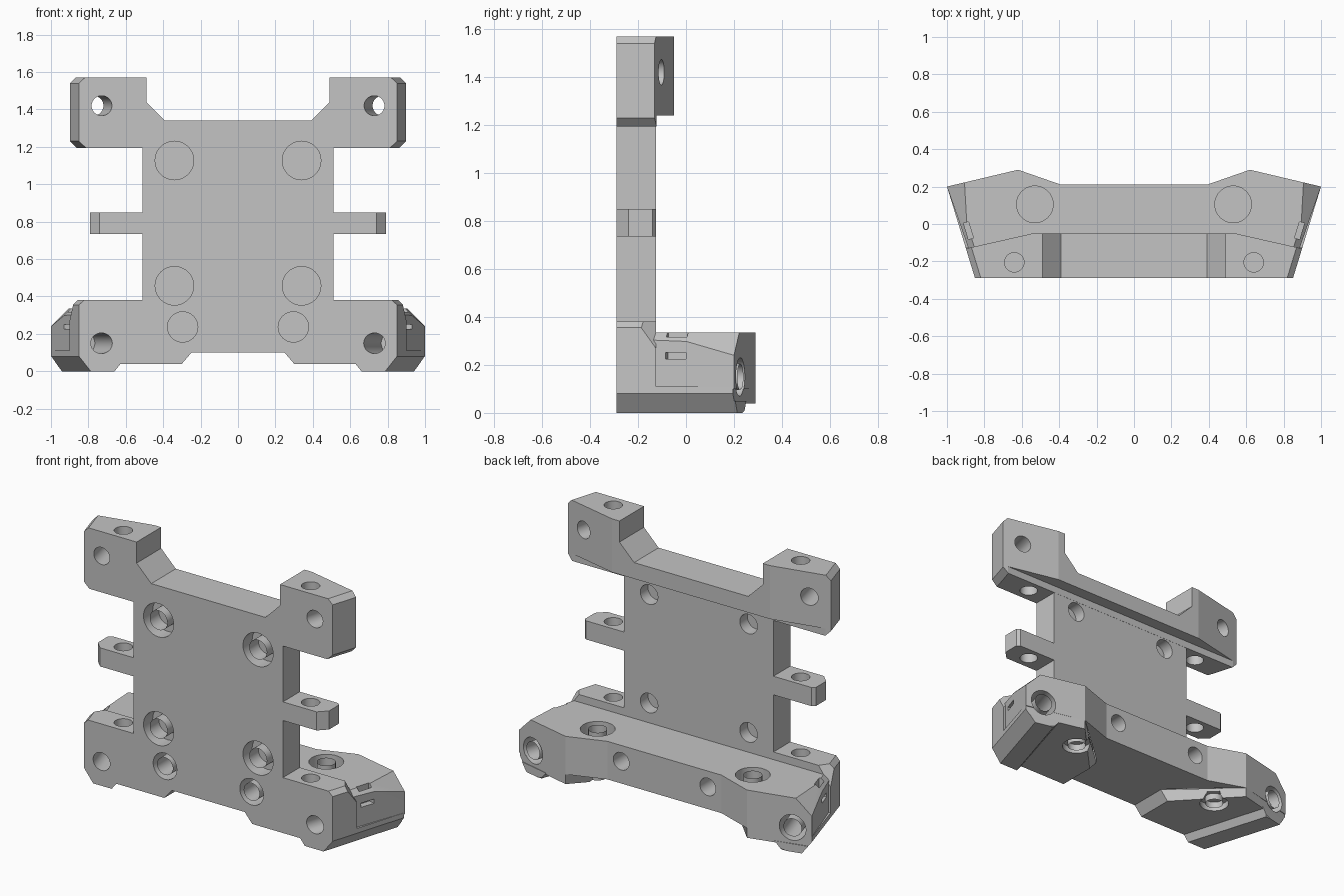
import bpy, bmesh, math
from mathutils import Vector, Matrix
from mathutils.geometry import normal

if "Cube" in bpy.data.objects:
    bpy.data.objects.remove(bpy.data.objects["Cube"], do_unlink=True)

FRONT, BACK = -0.29, -0.125
SLOPE = 0.306
SIDE = Vector((1, -SLOPE, 0)).normalized()

grey = bpy.data.materials.new("grey plastic")
grey.use_nodes = True
grey.diffuse_color = (0.55, 0.55, 0.55, 1)
grey.node_tree.nodes["Principled BSDF"].inputs["Base Color"].default_value = (0.55, 0.55, 0.55, 1)


def side_point(y, z):
    """Point on the slanted outer side."""
    return Vector((0.85 + SLOPE * (y - FRONT), y, z))


def loft(bm, low, high):
    """Solid between two matching loops."""
    a = [bm.verts.new(p) for p in low]
    b = [bm.verts.new(p) for p in high]
    bm.faces.new(a[::-1])
    bm.faces.new(b)
    for i in range(len(a)):
        j = (i + 1) % len(a)
        bm.faces.new((a[i], a[j], b[j], b[i]))


def plan(points, z):
    return [(x, y, z) for x, y in points]


def clip(bm, co, no):
    """Cut away everything beyond a plane and close the cut."""
    bmesh.ops.bisect_plane(bm, geom=bm.verts[:] + bm.edges[:] + bm.faces[:], dist=1e-5,
                           plane_co=co, plane_no=no, clear_outer=True)
    edges = [e for e in bm.edges if e.is_boundary]
    if edges:
        bmesh.ops.holes_fill(bm, edges=edges, sides=0)


def clip_side(bm):
    clip(bm, side_point(FRONT, 0), SIDE)


def clip_three(bm, a, b, c):
    n = normal((a, b, c))
    clip(bm, a, n if n.x > 0 else -n)


def make(name, bm):
    bmesh.ops.recalc_face_normals(bm, faces=bm.faces[:])
    mesh = bpy.data.meshes.new(name)
    bm.to_mesh(mesh)
    bm.free()
    ob = bpy.data.objects.new(name, mesh)
    bpy.context.collection.objects.link(ob)
    mesh.materials.append(grey)
    return ob


def make_mirrored(name, bm):
    inner = [f for f in bm.faces if all(abs(v.co.x) < 1e-4 for v in f.verts)]
    bmesh.ops.delete(bm, geom=inner, context='FACES')
    other = bmesh.ops.duplicate(bm, geom=bm.verts[:] + bm.edges[:] + bm.faces[:])["geom"]
    for v in (g for g in other if isinstance(g, bmesh.types.BMVert)):
        v.co.x *= -1
    bmesh.ops.remove_doubles(bm, verts=bm.verts[:], dist=1e-4)
    return make(name, bm)


def combine(target, tool, mode):
    mod = target.modifiers.new("combine", 'BOOLEAN')
    mod.operation, mod.solver, mod.object = mode, 'EXACT', tool
    mod.use_self = mode == 'DIFFERENCE'
    bpy.context.view_layer.objects.active = target
    bpy.ops.object.modifier_apply(modifier=mod.name)
    bpy.data.objects.remove(tool, do_unlink=True)


parts = []

# Flat centre plate
bm = bmesh.new()
outline = [(0, FRONT), (0.51, FRONT), (0.51, BACK), (0, BACK)]
loft(bm, plan(outline, 0.12), plan(outline, 1.25))
body = make_mirrored("mounting_frame", bm)

# Upper bar with raised ears
bm = bmesh.new()
profile = [(0, 1.195), (1, 1.195), (1, 1.57), (0.49, 1.57), (0.49, 1.44), (0.39, 1.34), (0, 1.34)]
loft(bm, [(x, FRONT, z) for x, z in profile], [(x, -0.05, z) for x, z in profile])
clip_side(bm)
clip(bm, (0.54, -0.05, 0), (0.22, 0.97, 0))
clip(bm, side_point(FRONT, 1.54), SIDE + Vector((0, 0, 1)))
clip(bm, side_point(FRONT, 1.23), SIDE - Vector((0, 0, 1)))
parts.append(make_mirrored("upper_bar", bm))

# Side tabs
bm = bmesh.new()
outline = [(0.4, FRONT), (0.74, FRONT), (0.79, -0.24), (0.79, -0.14), (0.77, BACK), (0.4, BACK)]
loft(bm, plan(outline, 0.735), plan(outline, 0.85))
parts.append(make_mirrored("side_tabs", bm))


def finish_lower(bm):
    """Slanted side, rear end and lower chamfer shared by the foot pieces."""
    clip_side(bm)
    clip(bm, (1, 0.2, 0), (0.23, 0.97, 0))
    clip(bm, side_point(FRONT, 0.08), SIDE * 0.08 - Vector((0, 0, 0.06)))


# Foot: front wall
bm = bmesh.new()
outline = [(0, FRONT), (1.1, FRONT), (1.1, BACK), (0, BACK)]
loft(bm, plan(outline, 0.1), plan(outline, 0.382))
finish_lower(bm)
clip(bm, side_point(FRONT, 0.355), SIDE + Vector((0, 0, 1)))
clip_three(bm, side_point(-0.19, 0.36), side_point(-0.14, 0.29), Vector((0.82, BACK, 0.38)))
parts.append(make_mirrored("foot_wall", bm))

# Foot: rear block with splayed ends
bm = bmesh.new()
outline = [(0, -0.2), (0.8, -0.2), (0.88, -0.145), (1, 0.2), (0.62, 0.29), (0.39, 0.21), (0, 0.21)]
loft(bm, plan(outline, 0.1), plan(outline, 0.335))
clip_side(bm)
clip(bm, side_point(0, 0.29), SIDE + Vector((0, 0, 1)))
clip_three(bm, side_point(0, 0.29), Vector((1, 0.2, 0.24)), Vector((0.9, 0.2, 0.34)))
parts.append(make_mirrored("foot_block", bm))

# Foot: stepped pads underneath
bm = bmesh.new()
rim = [(1.1, FRONT), (1.1, 0.17), (0.62, 0.29)]
loft(bm, plan([(0.3, FRONT)] + rim + [(0.3, -0.05)], 0.04),
     plan([(0.24, FRONT)] + rim + [(0.24, -0.05)], 0.11))
finish_lower(bm)
parts.append(make_mirrored("foot_pads", bm))

bm = bmesh.new()
low = [(0.66, FRONT), (1.1, FRONT), (1.2, 0.235), (0.82, 0.235)]
high = [(0.62, FRONT), (1.1, FRONT), (1.2, 0.28), (0.79, 0.28)]
loft(bm, plan(low, 0), plan(high, 0.05))
finish_lower(bm)
parts.append(make_mirrored("foot_strips", bm))

for part in parts:
    combine(body, part, 'UNION')

# Cutters: screw holes, counterbores, tie slots, step under the upper bar
bm = bmesh.new()


def drill(a, b, r):
    a, b = Vector(a), Vector(b)
    turn = (b - a).to_track_quat('Z', 'Y').to_matrix().to_4x4()
    bmesh.ops.create_cone(bm, cap_ends=True, segments=40, radius1=r, radius2=r,
                          depth=(b - a).length, matrix=Matrix.Translation((a + b) / 2) @ turn)


def block(centre, size, angle=0):
    bmesh.ops.create_cube(bm, size=1, matrix=Matrix.Translation(centre)
                          @ Matrix.Rotation(angle, 4, 'Z') @ Matrix.Diagonal((*size, 1)))


for s in (-1, 1):
    # plate screws
    for z in (0.457, 1.127):
        drill((s * 0.34, -0.4, z), (s * 0.34, -0.05, z), 0.06)
        drill((s * 0.34, -0.4, z), (s * 0.34, -0.2, z), 0.103)
    # long foot screws
    drill((s * 0.296, -0.4, 0.237), (s * 0.296, 0.4, 0.237), 0.054)
    drill((s * 0.296, -0.4, 0.237), (s * 0.296, -0.15, 0.237), 0.081)
    # slanted ear and foot holes
    drill((s * 0.703, -0.4, 1.42), (s * 0.795, 0, 1.42), 0.053)
    drill((s * 0.696, -0.4, 0.15), (s * 0.94, 0.4, 0.15), 0.055)
    drill((s * 0.818, 0, 0.15), (s * 0.94, 0.4, 0.15), 0.08)
    # upright rod holes
    drill((s * 0.64, -0.205, 0.22), (s * 0.64, -0.205, 1.7), 0.052)
    # upright foot bores
    drill((s * 0.53, 0.105, -0.1), (s * 0.53, 0.105, 0.5), 0.053)
    drill((s * 0.53, 0.105, 0.2), (s * 0.53, 0.105, 0.5), 0.098)
    drill((s * 0.53, 0.105, -0.1), (s * 0.53, 0.105, 0.08), 0.085)
    # tie slots
    tilt = -s * math.atan(SLOPE)
    block((s * 0.92, -0.045, 0.238), (0.09, 0.09, 0.026), tilt)
    block((s * 0.885, -0.035, 0.3), (0.028, 0.09, 0.09), tilt)

block((0, 0.076, 1.14), (2.4, 0.4, 0.2))
cutters = make("hole_cutters", bm)
cutters.hide_render = True
combine(body, cutters, 'DIFFERENCE')

# Shading
bpy.ops.object.select_all(action='DESELECT')
body.select_set(True)
bpy.context.view_layer.objects.active = body
bpy.ops.object.shade_smooth_by_angle(angle=math.radians(11))
